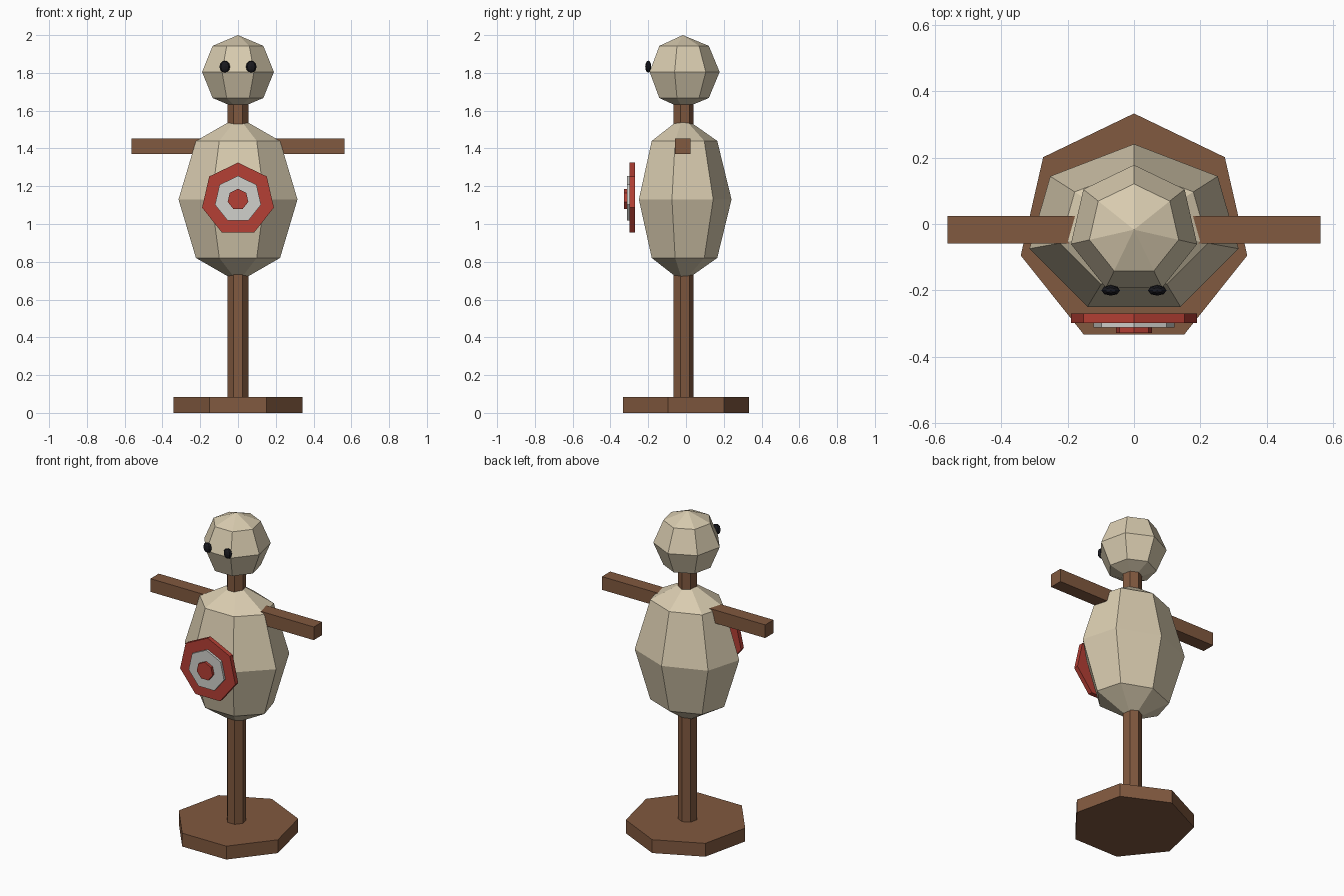
import bpy, bmesh, math
from mathutils import Matrix, Vector

cube = bpy.data.objects.get("Cube")
if cube:
    bpy.data.objects.remove(cube, do_unlink=True)

AXIS_Y = -0.017  # depth of the post the whole figure is built around


def material(name, rgb):
    mat = bpy.data.materials.new(name)
    mat.use_nodes = True
    colour = (*rgb, 1.0)
    mat.diffuse_color = colour
    bsdf = next(n for n in mat.node_tree.nodes if n.type == 'BSDF_PRINCIPLED')
    bsdf.inputs["Base Color"].default_value = colour
    return mat


wood = material("brown wood", (0.22, 0.10, 0.05))
cloth = material("straw cloth", (0.69, 0.60, 0.43))
red = material("target red", (0.46, 0.05, 0.035))
white = material("target white", (0.63, 0.63, 0.60))
black = material("eye black", (0.01, 0.01, 0.014))


def finish(bm, name, mat, matrix):
    bmesh.ops.transform(bm, matrix=matrix, verts=bm.verts)
    bmesh.ops.recalc_face_normals(bm, faces=bm.faces)
    mesh = bpy.data.meshes.new(name)
    bm.to_mesh(mesh)
    bm.free()
    mesh.materials.append(mat)
    obj = bpy.data.objects.new(name, mesh)
    bpy.context.collection.objects.link(obj)
    return obj


def lathe(name, mat, profile, matrix, sides=7):
    """Turn (radius, height) points around z, with one corner towards +y."""
    bm = bmesh.new()
    rings = []
    for r, z in profile:
        if r < 1e-5:
            rings.append([bm.verts.new((0, 0, z))] * sides)
        else:
            turns = [math.pi / 2 + math.tau * k / sides for k in range(sides)]
            rings.append([bm.verts.new((r * math.cos(a), r * math.sin(a), z)) for a in turns])
    for low, high in zip(rings, rings[1:]):
        for k in range(sides):
            n = (k + 1) % sides
            corners = dict.fromkeys((low[k], low[n], high[n], high[k]))
            bm.faces.new(list(corners))
    for ring in (rings[0], rings[-1]):
        if ring[0] is not ring[1]:
            bm.faces.new(ring)
    return finish(bm, name, mat, matrix)


def prism(name, mat, radius, start, end, matrix):
    return lathe(name, mat, [(radius, start), (radius, end)], matrix)


def ball(name, mat, centre, size, rings=4, sides=7):
    angles = [math.pi * i / rings for i in range(rings + 1)]
    profile = [(math.sin(a), -math.cos(a)) for a in angles]
    matrix = Matrix.Translation(centre) @ Matrix.Diagonal((*size, 1))
    return lathe(name, mat, profile, matrix, sides)


# Stand and post
upright = Matrix.Translation((0, AXIS_Y, 0))
prism("base", wood, 0.35, 0, 0.083, upright)
prism("post", wood, 0.056, 0.06, 1.72, upright)

# Stuffed body and head
ball("body", cloth, (0, AXIS_Y, 1.13), (0.323, 0.258, 0.438))
ball("head", cloth, (0, AXIS_Y, 1.805), (0.195, 0.195, 0.195))

# Crossbar arms
bm = bmesh.new()
bmesh.ops.create_cube(bm, size=1)
finish(bm, "arm_bar", wood,
       Matrix.Translation((0, AXIS_Y, 1.412)) @ Matrix.Diagonal((1.125, 0.082, 0.082, 1)))

# Stacked target discs facing forwards
facing = Matrix.Translation((0, 0, 1.13)) @ Matrix.Rotation(math.pi / 2, 4, 'X')
prism("target_outer", red, 0.195, 0.270, 0.298, facing)
prism("target_ring", white, 0.125, 0.296, 0.312, facing)
prism("target_centre", red, 0.056, 0.305, 0.328, facing)

# Eyes
for side, label in ((1, "left"), (-1, "right")):
    ball(label + "_eye", black, Vector((side * 0.07, -0.2, 1.833)),
         (0.028, 0.016, 0.032), rings=6, sides=8)
